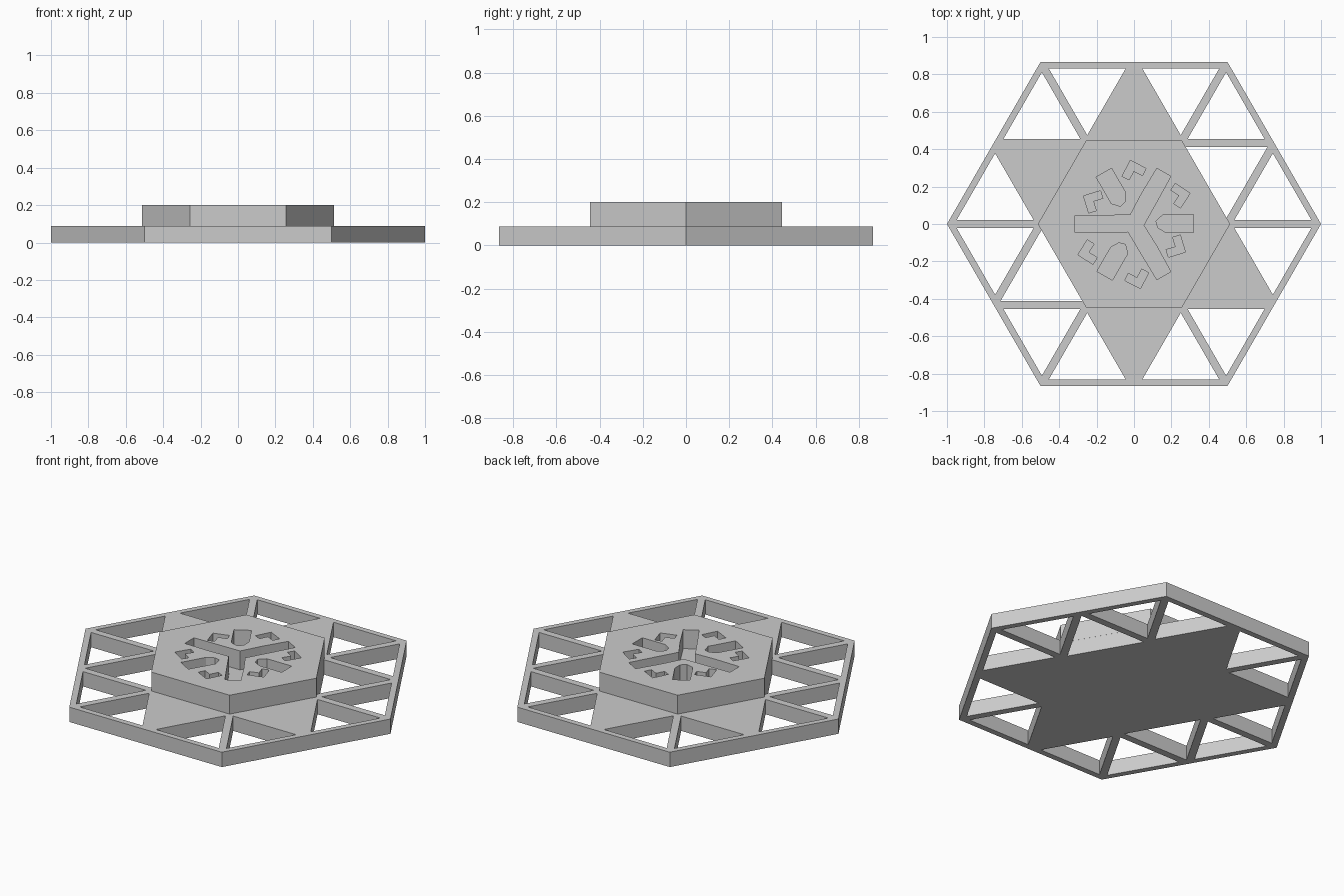
import bpy, bmesh
from math import radians, cos, sin, sqrt
from mathutils import Vector, Matrix

cube = bpy.data.objects.get("Cube")
if cube:
    bpy.data.objects.remove(cube, do_unlink=True)

BASE_TOP, TOP = 0.088, 0.2
RIM, BAR = 0.034, 0.021          # rim width, half width of the lattice bars
HEX_R = 0.514                    # corner radius of the raised hexagon
CELL = 0.25 * sqrt(3)            # height of one lattice triangle

grey = bpy.data.materials.new("light_grey")
grey.use_nodes = True
grey.diffuse_color = (0.6, 0.6, 0.6, 1)
grey.node_tree.nodes["Principled BSDF"].inputs["Base Color"].default_value = (0.6, 0.6, 0.6, 1)


def polar(r, degrees):
    return Vector((r * cos(radians(degrees)), r * sin(radians(degrees))))


def turned(points, degrees):
    rot = Matrix.Rotation(radians(degrees), 2)
    return [rot @ Vector(p) for p in points]


def prisms(name, outlines, z0, z1):
    """One object made of an upright prism for each outline."""
    bm = bmesh.new()
    for outline in outlines:
        face = bm.faces.new([bm.verts.new((p[0], p[1], z0)) for p in outline])
        new = bmesh.ops.extrude_face_region(bm, geom=[face])["geom"]
        verts = [g for g in new if isinstance(g, bmesh.types.BMVert)]
        bmesh.ops.translate(bm, verts=verts, vec=(0, 0, z1 - z0))
    bmesh.ops.recalc_face_normals(bm, faces=bm.faces)
    mesh = bpy.data.meshes.new(name)
    bm.to_mesh(mesh)
    bm.free()
    mesh.materials.append(grey)
    obj = bpy.data.objects.new(name, mesh)
    bpy.context.collection.objects.link(obj)
    return obj


def cut(obj, outlines):
    """Cut the outlines right through the object."""
    cutter = prisms(obj.name + "_cutter", outlines, -0.1, 0.3)
    cutter.hide_render = True
    mod = obj.modifiers.new("cut", "BOOLEAN")
    mod.operation, mod.solver, mod.object = "DIFFERENCE", "EXACT", cutter
    bpy.context.view_layer.objects.active = obj
    bpy.ops.object.modifier_apply(modifier=mod.name)
    bpy.data.objects.remove(cutter, do_unlink=True)


def inset_triangle(corners, insets):
    """Shrink a lattice triangle; each inset belongs to the edge opposite its corner."""
    result = []
    for i in range(3):
        weights = [d / CELL for d in insets]
        weights[i] = 1 - sum(w for j, w in enumerate(weights) if j != i)
        result.append(sum((c * w for c, w in zip(corners, weights)), Vector((0, 0))))
    return result


# Hexagonal base with triangular openings; two of the six star tips are open
holes = []
for k in range(6):
    a, b = polar(1, 60 * k), polar(1, 60 * k + 60)
    mid = (a + b) / 2
    holes.append(inset_triangle((a, mid, a / 2), (BAR, BAR, RIM)))
    holes.append(inset_triangle((mid, b, b / 2), (BAR, BAR, RIM)))
    if k % 3 == 0:
        holes.append(inset_triangle((a / 2, b / 2, mid), (BAR, BAR, 0.012)))
base = prisms("lattice_base", [[polar(1, 60 * k) for k in range(6)]], 0, BASE_TOP)
cut(base, holes)

# Recesses in the raised hexagon: three joined channels and three wedges
channel = [(-0.02, 0.048), (-0.16, 0.046), (-0.319, 0.043),
           (-0.319, -0.043), (-0.16, -0.046)]
wedge = [(0.118, 0.015), (0.155, 0.05), (0.318, 0.05),
         (0.318, -0.045), (0.17, -0.045), (0.128, -0.02)]
star, recesses = [], []
for turn in (0, 120, 240):
    star += turned(channel, turn)
    recesses.append(turned(wedge, turn))
recesses.append(star)

# Corner hooks around the wedges: outer corner and direction of the first arm
L, T = 0.095, 0.042
hook = [(0, 0), (L, 0), (L, T), (T, T), (T, L), (0, L)]
for corner, angle in [((0.30, 0.165), 147), ((0.275, -0.15), 107),
                      ((-0.02, 0.34), -117), ((-0.27, 0.15), -73),
                      ((-0.30, -0.165), -32), ((0.035, -0.345), 63)]:
    recesses.append([p + Vector(corner) for p in turned(hook, angle)])

plate = prisms("raised_hexagon", [[polar(HEX_R, 60 * k) for k in range(6)]], BASE_TOP, TOP)
cut(plate, recesses)
